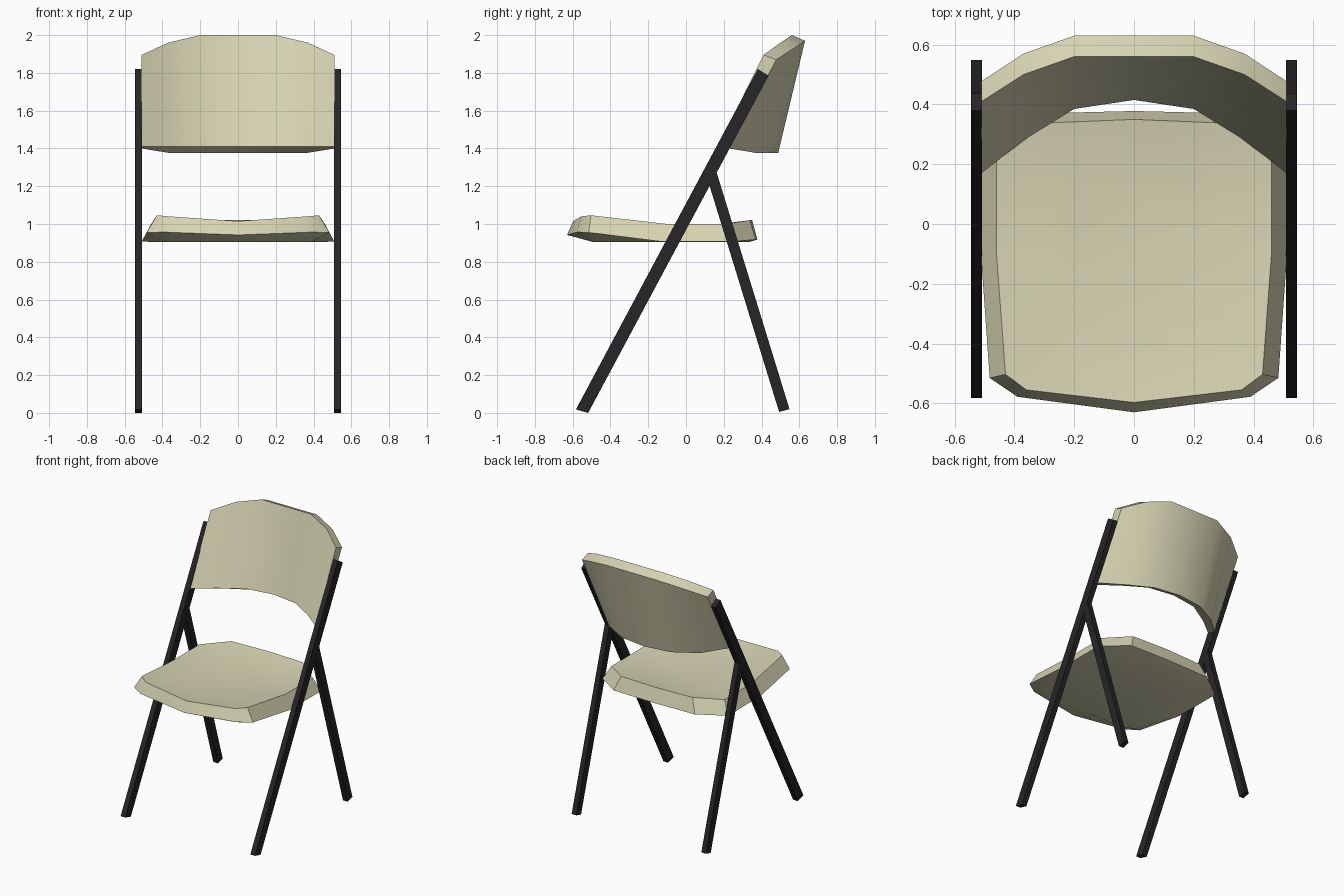
import bpy
from math import radians

if "Cube" in bpy.data.objects:
    bpy.data.objects.remove(bpy.data.objects["Cube"])


def material(name, rgb):
    m = bpy.data.materials.new(name)
    m.diffuse_color = (*rgb, 1)
    m.use_nodes = True
    m.node_tree.nodes["Principled BSDF"].inputs["Base Color"].default_value = m.diffuse_color
    return m


cream = material("cream", (0.68, 0.66, 0.45))
black = material("black", (0.02, 0.018, 0.02))


def make(name, verts, faces, mat, angle=None):
    me = bpy.data.meshes.new(name)
    me.from_pydata(verts, [], faces)
    ob = bpy.data.objects.new(name, me)
    bpy.context.collection.objects.link(ob)
    me.materials.append(mat)
    bpy.context.view_layer.objects.active = ob
    bpy.ops.object.select_all(action='DESELECT')
    ob.select_set(True)
    bpy.ops.object.mode_set(mode='EDIT')
    bpy.ops.mesh.select_all(action='SELECT')
    bpy.ops.mesh.normals_make_consistent(inside=False)
    bpy.ops.object.mode_set(mode='OBJECT')
    if angle:
        bpy.ops.object.shade_smooth_by_angle(angle=radians(angle))
    return ob


def loft(rings, closed_caps=True):
    """Skin equal-length closed rings and cap both ends."""
    n = len(rings[0])
    verts = [p for r in rings for p in r]
    faces = [(i * n + j, i * n + (j + 1) % n, (i + 1) * n + (j + 1) % n, (i + 1) * n + j)
             for i in range(len(rings) - 1) for j in range(n)]
    if closed_caps:
        faces += [tuple(range(n)), tuple(range((len(rings) - 1) * n, len(rings) * n))]
    return verts, faces


def mirror_ring(half):
    """Half contour running from x=0 around the right side back to x=0."""
    return half + [(-x, y, z) for x, y, z in half[-2:0:-1]]


# Legs: flat bars given by their side profile
profiles = {
    "front_leg": [(-0.583, 0.018), (-0.518, 0.0), (0.437, 1.785), (0.38, 1.82)],
    "rear_leg": [(0.493, 0.005), (0.548, 0.02), (0.16, 1.28), (0.11, 1.25)],
}
for name, prof in profiles.items():
    for side, s in (("right", 1), ("left", -1)):
        v, f = loft([[(s * x, y, z) for y, z in prof] for x in (0.508, 0.546)])
        make(f"{name}_{side}", v, f, black)

# Seat: dished top, bevelled rim and shallow underside
top = [(0, -0.597, 1.015), (0.36, -0.555, 1.04), (0.43, -0.503, 1.046),
       (0.46, -0.1, 1.0), (0.46, 0.21, 1.0), (0.29, 0.338, 1.02), (0, 0.35, 1.02)]
rim = [(0, -0.63, 0.942), (0.39, -0.578, 0.957), (0.483, -0.515, 0.955),
       (0.51, -0.13, 0.907), (0.51, 0.24, 0.907), (0.33, 0.37, 0.918), (0, 0.378, 0.918)]
dish = [(x * 0.62, y * 0.62 - 0.03, 0.99 + (z - 1.0) * 0.2) for x, y, z in top]
under = [(x * 0.8, max(y * 0.88, -0.49) - 0.0, 0.904) for x, y, z in rim]
v, f = loft([mirror_ring(h) for h in (dish, top, rim, under)])
make("seat", v, f, cream, 30)

# Backrest: curved panel, one four-point section per station across the width
# order: front bottom, front top, back top, back bottom
half = [
    (0.51, [(0.17, 1.41), (0.41, 1.895), (0.478, 1.87), (0.23, 1.40)]),
    (0.37, [(0.28, 1.41), (0.50, 1.96), (0.57, 1.93), (0.365, 1.377)]),
    (0.20, [(0.385, 1.41), (0.56, 2.0), (0.63, 1.97), (0.46, 1.375)]),
    (0.0, [(0.415, 1.41), (0.56, 2.0), (0.63, 1.97), (0.488, 1.375)]),
]
stations = half + [(-x, s) for x, s in half[-2::-1]]
v, f = loft([[(x, y, z) for y, z in s] for x, s in stations])
make("backrest", v, f, cream, 30)
